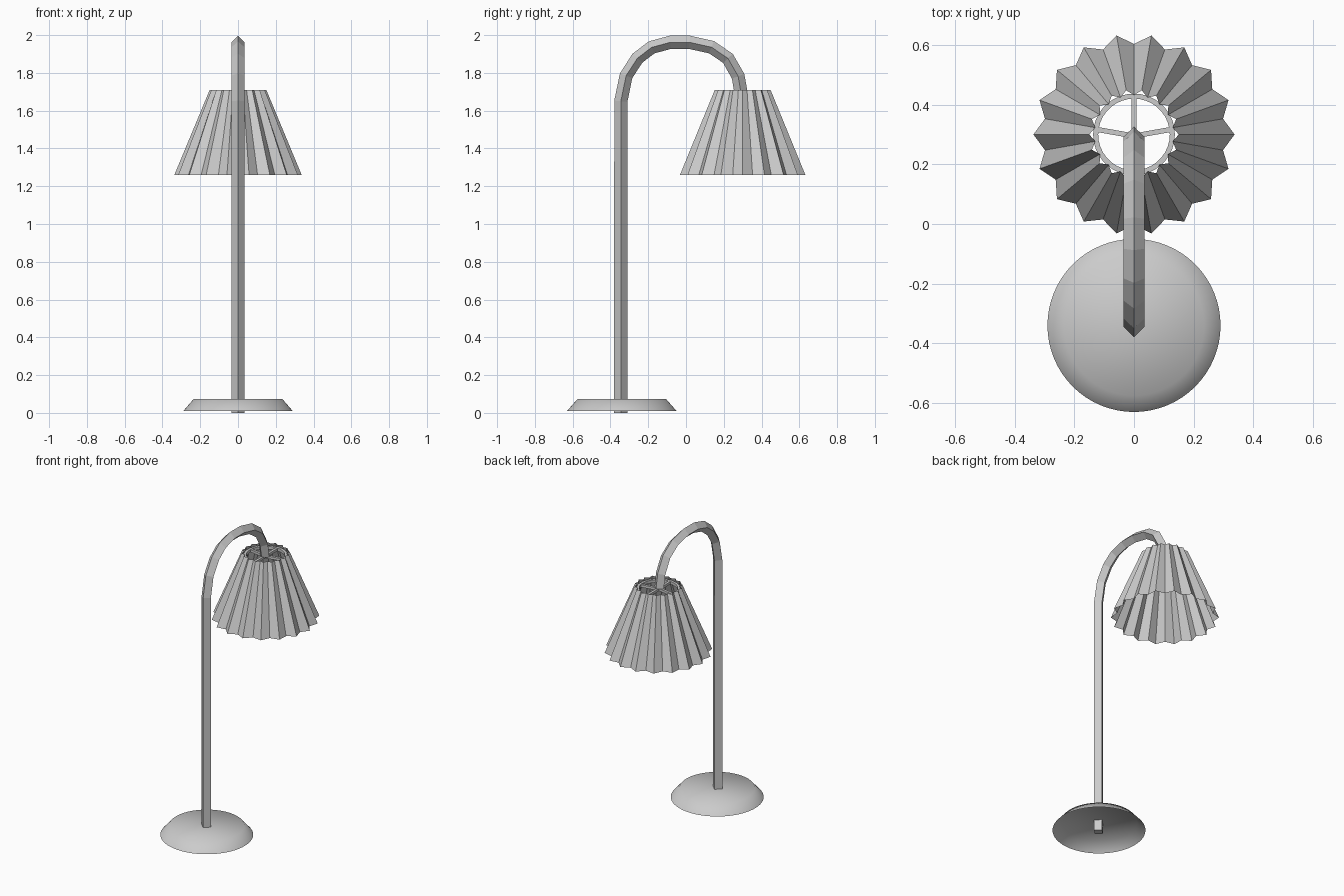
import bpy, bmesh, math
from mathutils import Vector

if "Cube" in bpy.data.objects:
    bpy.data.objects.remove(bpy.data.objects["Cube"])

SHADE_Y = 0.3
POLE_Y = -0.345


def finish(name, bm, smooth=False):
    bmesh.ops.recalc_face_normals(bm, faces=bm.faces)
    mesh = bpy.data.meshes.new(name)
    bm.to_mesh(mesh)
    bm.free()
    for p in mesh.polygons:
        p.use_smooth = smooth
    ob = bpy.data.objects.new(name, mesh)
    bpy.context.collection.objects.link(ob)
    return ob


def bridge(bm, a, b):
    n = len(a)
    for i in range(n):
        j = (i + 1) % n
        bm.faces.new((a[i], a[j], b[j], b[i]))


def circle(bm, r, y, z, n=64, valley=None):
    # with a valley radius, every second point is pulled in to form pleats
    ring = []
    for i in range(n):
        rad = valley if valley and i % 2 else r
        t = math.tau * i / n
        ring.append(bm.verts.new((rad * math.cos(t), y + rad * math.sin(t), z)))
    return ring


# Base: shallow hollow dish, open underneath
bm = bmesh.new()
top = circle(bm, 0.235, POLE_Y + 0.005, 0.073)
bridge(bm, circle(bm, 0.29, POLE_Y + 0.005, 0.01), top)
bm.faces.new(top)
finish("base", bm, True)

# Pole: diamond section swept up and over in a faceted arch
path = [(POLE_Y, 0.0), (POLE_Y, 1.65), (-0.317, 1.785), (-0.257, 1.878),
        (-0.182, 1.935), (-0.083, 1.962), (0.018, 1.962), (0.135, 1.936),
        (0.222, 1.877), (0.276, 1.782), (0.292, 1.69)]
pts = [Vector((0, y, z)) for y, z in path]
bm = bmesh.new()
rings = []
for i, p in enumerate(pts):
    d = (pts[min(i + 1, len(pts) - 1)] - pts[max(i - 1, 0)]).normalized()
    if i == 1:
        d = ((pts[1] - pts[0]).normalized() + (pts[2] - pts[1]).normalized()).normalized()
    side, out = Vector((1, 0, 0)), Vector((0, -d.z, d.y))
    rings.append([bm.verts.new(p + 0.035 * v) for v in (side, out, -side, -out)])
for a, b in zip(rings, rings[1:]):
    bridge(bm, a, b)
bm.faces.new(rings[0])
bm.faces.new(rings[-1])
finish("pole", bm)

# Pleated shade: open cone with 18 folds
bm = bmesh.new()
bridge(bm, circle(bm, 0.337, SHADE_Y, 1.26, 36, 0.303),
       circle(bm, 0.15, SHADE_Y, 1.71, 36, 0.132))
finish("shade", bm)

# Ring at the top of the shade
bm = bmesh.new()
loops = [circle(bm, r, SHADE_Y, z, 36)
         for r, z in ((0.137, 1.675), (0.137, 1.695), (0.12, 1.695), (0.12, 1.675))]
for i in range(4):
    bridge(bm, loops[i], loops[(i + 1) % 4])
finish("shade_ring", bm)

# Spokes joining the ring to the pole end
for i, deg in enumerate((10, 90, 170, 270)):
    bm = bmesh.new()
    bmesh.ops.create_cube(bm, size=1)
    bmesh.ops.scale(bm, vec=(0.125, 0.017, 0.017), verts=bm.verts)
    spoke = finish(f"spoke_{i + 1}", bm)
    a = math.radians(deg)
    spoke.location = (0.0625 * math.cos(a), SHADE_Y + 0.0625 * math.sin(a) - 0.005, 1.685)
    spoke.rotation_euler.z = a
